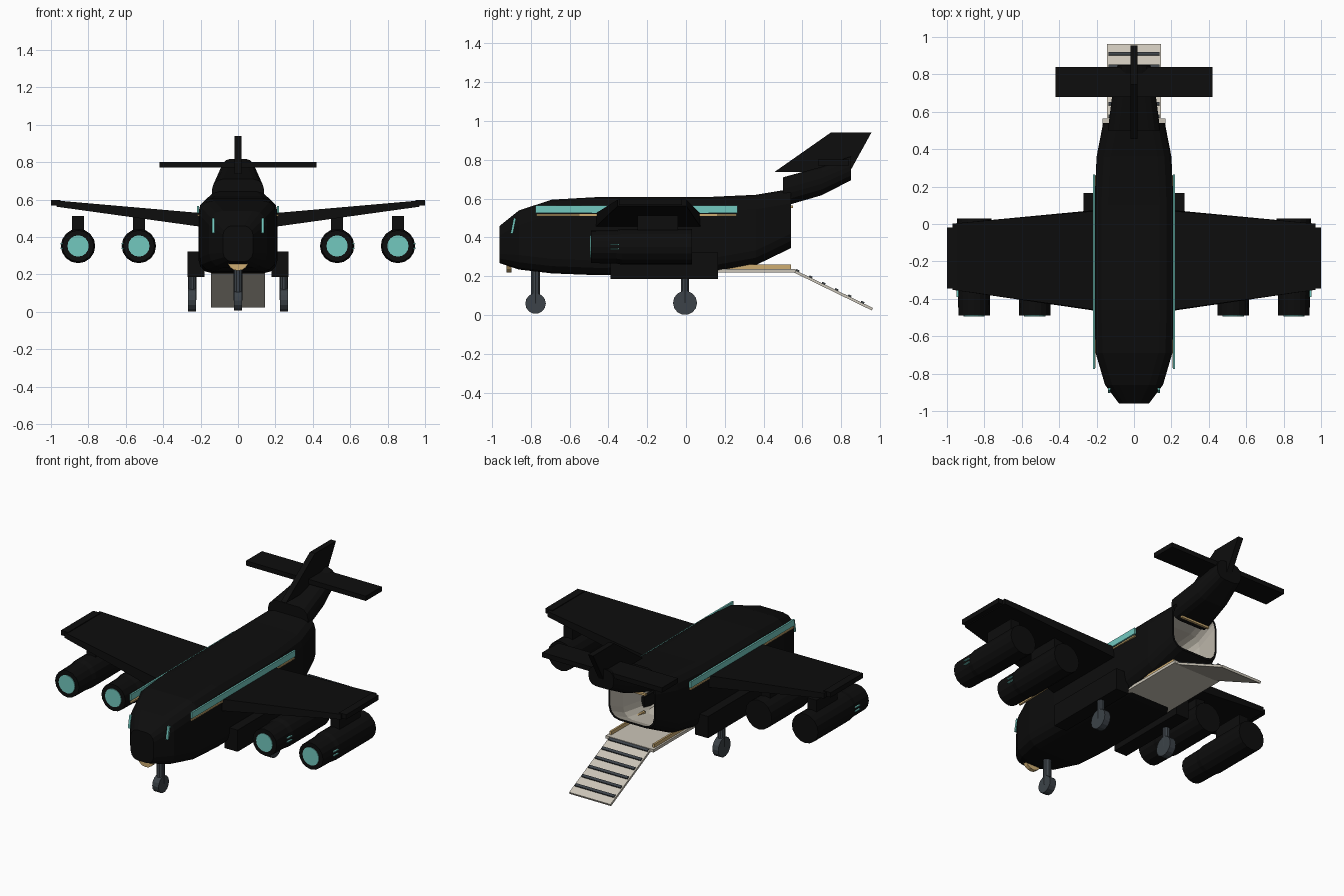
import bpy, bmesh
from math import sin, cos, pi, atan2, hypot

if "Cube" in bpy.data.objects:
    bpy.data.objects.remove(bpy.data.objects["Cube"])


def mat(name, r, g, b):
    m = bpy.data.materials.new(name)
    m.diffuse_color = (r, g, b, 1)
    m.use_nodes = True
    m.node_tree.nodes["Principled BSDF"].inputs["Base Color"].default_value = m.diffuse_color
    return m


BLACK = mat("black_paint", .004, .004, .004)
TEAL = mat("teal_glow", .17, .58, .52)
BEIGE = mat("cabin_beige", .60, .56, .48)
SLATE = mat("slate_metal", .045, .055, .065)
AMBER = mat("amber_trim", .62, .42, .17)


def loft(name, rings, material, inner_from=None, inner_mat=None):
    """Skin a list of equal-length point rings and cap both ends."""
    bm = bmesh.new()
    vs = [[bm.verts.new(p) for p in r] for r in rings]
    n = len(rings[0])
    for i in range(len(vs) - 1):
        for j in range(n):
            k = (j + 1) % n
            f = bm.faces.new((vs[i][j], vs[i][k], vs[i + 1][k], vs[i + 1][j]))
            f.material_index = int(inner_from is not None and i >= inner_from)
    bm.faces.new(vs[0])
    bm.faces.new(vs[-1]).material_index = int(inner_from is not None)
    bmesh.ops.recalc_face_normals(bm, faces=bm.faces)
    me = bpy.data.meshes.new(name)
    bm.to_mesh(me)
    bm.free()
    me.materials.append(material)
    if inner_mat:
        me.materials.append(inner_mat)
    ob = bpy.data.objects.new(name, me)
    bpy.context.collection.objects.link(ob)
    return ob


def box(name, x, y, z, material, rx=0):
    """Box from (min, max) ranges, optionally tilted about x."""
    c = [(a[0] + a[1]) / 2 for a in (x, y, z)]
    h = [(a[1] - a[0]) / 2 for a in (x, y, z)]
    ring = [(-1, -1), (1, -1), (1, 1), (-1, 1)]
    ob = loft(name, [[(u * h[0], s * h[1], v * h[2]) for u, v in ring] for s in (-1, 1)], material)
    ob.location = c
    ob.rotation_euler.x = rx
    return ob


def rounded(y, w, z0, z1, r=.075, seg=3):
    """Rounded-rectangle section across the body."""
    r = min(r, w * .6, (z1 - z0) * .4)
    pts = []
    for q, (sx, cz) in enumerate([(1, z1 - r), (-1, z1 - r), (-1, z0 + r), (1, z0 + r)]):
        for i in range(seg + 1):
            a = (q + i / seg) * pi / 2
            pts.append((sx * (w - r) + r * cos(a), y, cz + r * sin(a)))
    return pts


def disc(x, y, z, r, axis="y", n=16):
    c = [(r * cos(2 * pi * i / n), r * sin(2 * pi * i / n)) for i in range(n)]
    if axis == "y":
        return [(x + u, y, z + v) for u, v in c]
    if axis == "x":
        return [(x, y + u, z + v) for u, v in c]
    return [(x + u, y + v, z) for u, v in c]


# Hollow fuselage: outer skin to the tail opening, then back along the lining
body = [(-.96, .08, .268, .46), (-.86, .155, .235, .54), (-.69, .205, .215, .595),
        (-.46, .212, .206, .608), (.10, .212, .212, .608), (.36, .20, .258, .62),
        (.54, .165, .345, .65)]
t = .012
outer = [rounded(*s) for s in body]
inner = [rounded(y, w - t, a + t, b - t, .065) for y, w, a, b in reversed(body[2:])]
loft("fuselage", outer + inner, BLACK, len(outer), BEIGE)

# Tail boom, fin and stabiliser
loft("tail_boom", [rounded(.50, .14, .56, .71), rounded(.70, .115, .618, .765),
                   rounded(.85, .088, .695, .818)], BLACK)
fin = [(.455, .737), (.745, .94), (.955, .94), (.85, .75), (.85, .737)]
loft("tail_fin", [[(x, y, z) for y, z in fin] for x in (-.018, .018)], BLACK)
box("stabiliser", (-.42, .42), (.68, .84), (.772, .802), BLACK)
box("boom_light", (-.10, .10), (.535, .55), (.553, .566), AMBER)

# Nose light
loft("nose_light", [disc(0, -.925, .278, .058), disc(0, -.90, .278, .058)], AMBER)

# Floor and loading ramp with rungs
box("cargo_floor", (-.168, .168), (.08, .565), (.22, .238), BEIGE)
a = atan2(-.195, .40)
ramp_len = hypot(.195, .40) / 2
box("loading_ramp", (-.145, .145), (.76 - ramp_len, .76 + ramp_len), (.121, .135), BEIGE, a)
for i in range(6):
    y = .575 + i * .067
    z = .128 + (.76 - y) * .4875 + .011
    box(f"ramp_rung_{i + 1}", (-.137, .137), (y - .009, y + .009), (z - .005, z + .005), SLATE, a)

# Nose gear
loft("nose_wheel", [disc(x, -.775, .06, .053, "x", 14) for x in (-.022, .022)], SLATE)
loft("nose_strut", [disc(0, -.775, z, .024, "z", 10) for z in (.06, .25)], SLATE)

for s, side in ((-1, "left"), (1, "right")):
    def sbox(name, x, *args):
        return box(f"{side}_{name}", sorted((s * x[0], s * x[1])), *args)

    # Wing and tip cap
    root = [(-.465, .455), (.075, .455), (.07, .528), (-.46, .528)]
    tip = [(-.352, .562), (.002, .562), (.002, .595), (-.352, .595)]
    loft(f"{side}_wing", [[(s * .20, y, z) for y, z in root], [(s * .97, y, z) for y, z in tip]], BLACK)
    sbox("wing_tip", (.95, 1.0), (-.345, -.02), (.568, .598), BLACK)

    # Engines, pylons and vents
    for x, pos in ((.53, "inner"), (.855, "outer")):
        cx = s * x
        loft(f"{side}_{pos}_engine", [disc(cx, -.49, .352, .084), disc(cx, -.36, .352, .086),
                                      disc(cx, -.33, .352, .092), disc(cx, .03, .352, .092)], BLACK)
        loft(f"{side}_{pos}_intake", [disc(cx, -.494, .352, .057), disc(cx, -.48, .352, .057)], TEAL)
        sbox(f"{pos}_pylon", (x - .032, x + .032), (-.25, -.04), (.42, .512), BLACK)
        for i in range(2):
            z = .34 + i * .024
            sbox(f"{pos}_vent_{i + 1}", (x + .08, x + .094), (-.39, -.345), (z - .003, z + .003), TEAL)

    # Window strip, trim, nose slit and floor rail
    sbox("window_strip", (.208, .219), (-.775, .265), (.527, .566), TEAL)
    sbox("trim_strip", (.205, .217), (-.77, .26), (.511, .520), AMBER)
    sbox("nose_slit", (.126, .14), (-.896, -.884), (.42, .50), TEAL, -.2)
    sbox("floor_rail", (.145, .157), (.20, .54), (.238, .26), AMBER)

    # Wheel fairing and main gear
    sbox("gear_fairing", (.18, .27), (-.39, .165), (.185, .322), BLACK)
    loft(f"{side}_main_wheel", [disc(s * x, -.005, .063, .062, "x", 14) for x in (.224, .266)], SLATE)
    loft(f"{side}_main_strut", [disc(s * .245, -.005, z, .022, "z", 10) for z in (.063, .20)], SLATE)
